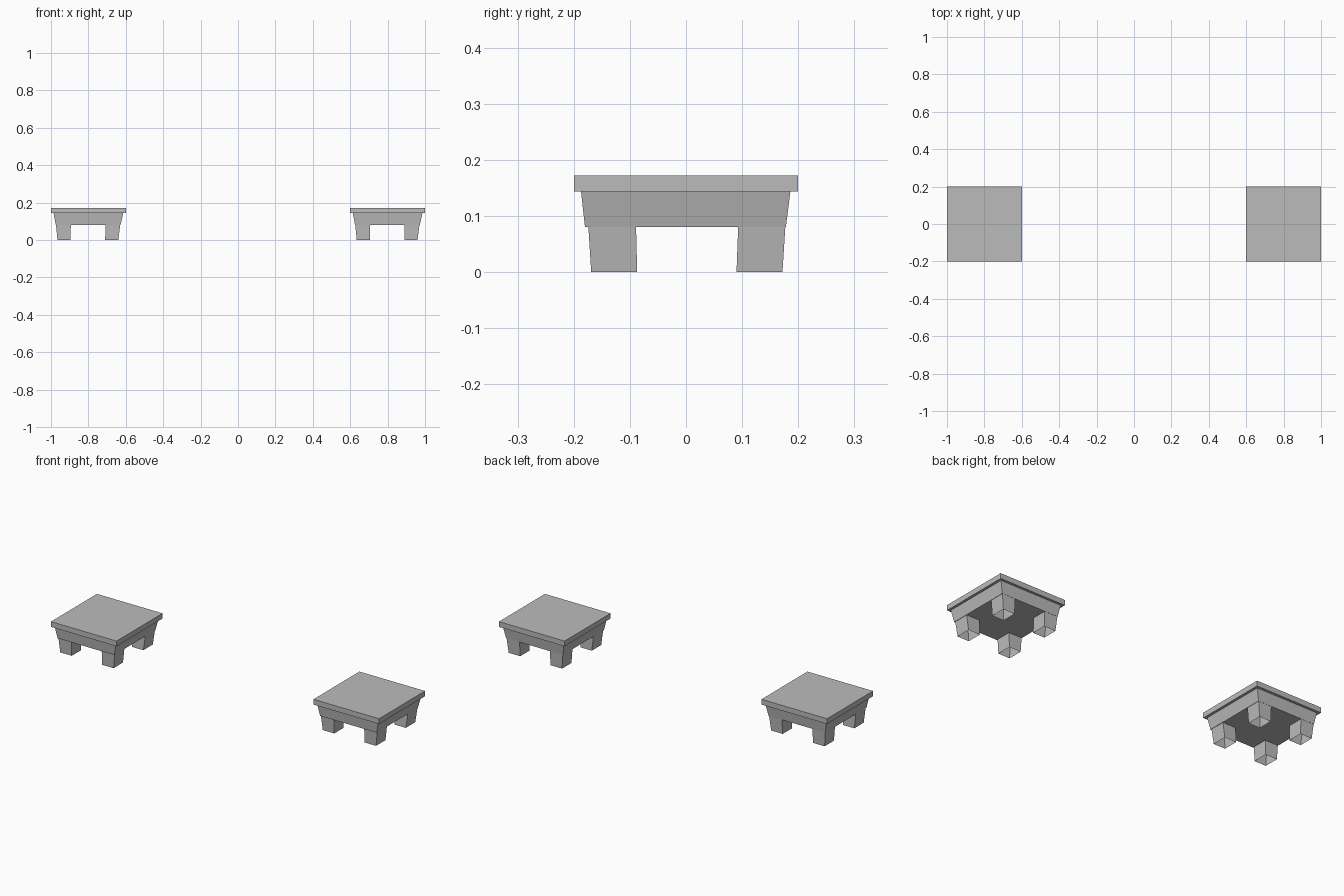
import bpy, bmesh

cube = bpy.data.objects.get("Cube")
if cube:
    bpy.data.objects.remove(cube)

grey = bpy.data.materials.new("stone grey")
grey.use_nodes = True
tone = (0.5, 0.5, 0.5, 1)
grey.diffuse_color = tone
grey.node_tree.nodes["Principled BSDF"].inputs["Base Color"].default_value = tone


def rect(x0, x1, y0, y1):
    return [(x0, y0), (x1, y0), (x1, y1), (x0, y1)]


def tapered_block(name, x, low, high, z0, z1, caps=(True, True)):
    """Block whose rectangular section changes from low to high."""
    bm = bmesh.new()
    a = [bm.verts.new((px + x, py, z0)) for px, py in low]
    b = [bm.verts.new((px + x, py, z1)) for px, py in high]
    for i in range(4):
        j = (i + 1) % 4
        bm.faces.new((a[i], a[j], b[j], b[i]))
    if caps[0]:
        bm.faces.new(a[::-1])
    if caps[1]:
        bm.faces.new(b)
    mesh = bpy.data.meshes.new(name)
    bm.to_mesh(mesh)
    bm.free()
    mesh.materials.append(grey)
    obj = bpy.data.objects.new(name, mesh)
    bpy.context.collection.objects.link(obj)


# Leg spans along each axis: (outer/inner at the foot, outer/inner at the top)
x_spans = {"right": ((-.165, -.095), (-.173, -.094)), "left": ((.09, .16), (.091, .17))}
y_spans = {"front": ((-.169, -.087), (-.174, -.089)), "back": ((.09, .172), (.093, .177))}

for side, x in (("right", -.8), ("left", .8)):
    # Table top and the tapered apron beneath it
    tapered_block(side + "_table_top", x, rect(-.2, .2, -.2, .2),
                  rect(-.2, .2, -.2, .2), .143, .172)
    tapered_block(side + "_table_apron", x, rect(-.174, .172, -.18, .178),
                  rect(-.186, .186, -.187, .186), .08, .143)
    # Four hollow legs, open at the foot
    for xs, (x_low, x_high) in x_spans.items():
        for ys, (y_low, y_high) in y_spans.items():
            tapered_block(f"{side}_table_{ys}_{xs}_leg", x, rect(*x_low, *y_low),
                          rect(*x_high, *y_high), 0, .08, (False, False))
